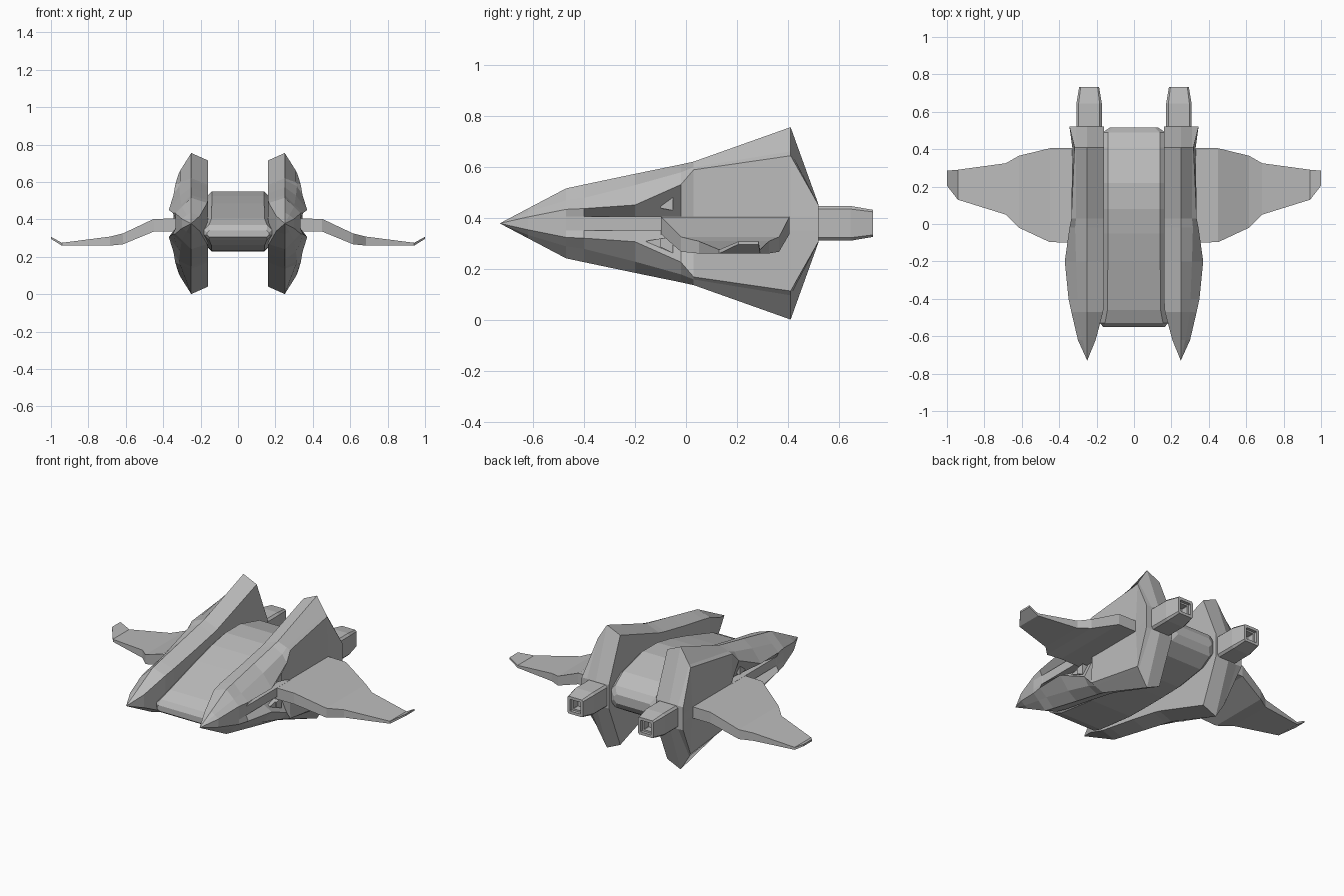
import bpy
import bmesh
from mathutils import Vector

MID = 0.378      # height of the horizontal symmetry plane
RIDGE_X = 0.25   # sideways position of the pod ridge

default_cube = bpy.data.objects.get("Cube")
if default_cube:
    bpy.data.objects.remove(default_cube, do_unlink=True)

grey = bpy.data.materials.new("hull grey")
grey.use_nodes = True
grey.diffuse_color = (0.5, 0.5, 0.5, 1)
grey.node_tree.nodes["Principled BSDF"].inputs["Base Color"].default_value = (0.5, 0.5, 0.5, 1)


def finish(name, bm, mirrored=True):
    """Turn a bmesh into a flat shaded object, optionally mirrored left to right."""
    bmesh.ops.remove_doubles(bm, verts=bm.verts, dist=0.0005)
    bmesh.ops.recalc_face_normals(bm, faces=bm.faces)
    mesh = bpy.data.meshes.new(name)
    bm.to_mesh(mesh)
    bm.free()
    mesh.materials.append(grey)
    obj = bpy.data.objects.new(name, mesh)
    bpy.context.collection.objects.link(obj)
    if mirrored:
        mirror = obj.modifiers.new("Mirror", 'MIRROR')
        mirror.use_mirror_merge = False
    return obj


def loft(name, sections, mirrored=True):
    """Skin a list of equally long closed sections and cap both ends."""
    bm = bmesh.new()
    rings = [[bm.verts.new(point) for point in section] for section in sections]
    count = len(rings[0])
    for first, second in zip(rings, rings[1:]):
        for i in range(count):
            j = (i + 1) % count
            bm.faces.new((first[i], first[j], second[j], second[i]))
    bm.faces.new(rings[0])
    bm.faces.new(rings[-1])
    return finish(name, bm, mirrored)


def prism(name, outline, x_inner, x_outer):
    """Extrude a side outline of (y, z) points across x."""
    return loft(name, [[(x, y, z) for y, z in outline] for x in (x_inner, x_outer)])


def chamfered(y, cx, cz, half_x, half_z, cut):
    """Rectangle with cut corners, standing across the y axis."""
    corners = []
    for sx, sz, along in ((1, 1, 0), (-1, 1, 1), (-1, -1, 0), (1, -1, 1)):
        side = (cx + sx * half_x, y, cz + sz * (half_z - cut))
        top = (cx + sx * (half_x - cut), y, cz + sz * half_z)
        corners += [top, side] if along else [side, top]
    return corners


# Side pods: y, inner edge, ridge height, shoulder, cheek and groove
pod_rows = [
    (-0.73, (0.25, 0.0), 0.0, (0.25, 0.0), (0.25, 0.0), (0.25, 0.0)),
    (-0.62, (0.205, 0.04), 0.058, (0.275, 0.045), (0.30, 0.025), (0.30, 0.012)),
    (-0.47, (0.165, 0.11), 0.137, (0.30, 0.09), (0.335, 0.055), (0.335, 0.027)),
    (-0.40, (0.16, 0.125), 0.152, (0.302, 0.1), (0.35, 0.058), (0.335, 0.027)),
    (-0.20, (0.16, 0.16), 0.194, (0.31, 0.15), (0.37, 0.072), (0.285, 0.027)),
    (-0.02, (0.16, 0.195), 0.231, (0.315, 0.2), (0.345, 0.152), (0.285, 0.027)),
    (0.03, (0.16, 0.207), 0.242, (0.31, 0.22), (0.335, 0.21), (0.33, 0.027)),
    (0.41, (0.16, 0.337), 0.377, (0.31, 0.282), (0.318, 0.265), (0.33, 0.027)),
    (0.52, (0.16, 0.072), 0.072, (0.31, 0.072), (0.345, 0.07), (0.345, 0.027)),
]
pod_sections = []
for y, inner, ridge, shoulder, cheek, groove in pod_rows:
    upper = [inner, (RIDGE_X, ridge), shoulder, cheek, groove]
    loop = upper + [(x, -h) for x, h in reversed(upper)]
    pod_sections.append([(x, y, MID + h) for x, h in loop])
loft("side_pods", pod_sections)

# Rail along the groove, with a triangular vent above and below it
prism("groove_rails", [(-0.41, MID - 0.027), (0.04, MID - 0.027),
                       (0.04, MID + 0.027), (-0.41, MID + 0.027)], 0.25, 0.334)
for name, side in (("upper_vents", 1), ("lower_vents", -1)):
    rise = lambda y, h: (y, MID + side * h)
    prism(name, [rise(-0.16, 0.07), rise(-0.05, 0.05), rise(-0.05, 0.117)], 0.27, 0.325)
    prism(name + "_block", [rise(-0.1, 0.06), rise(-0.05, 0.05),
                            rise(-0.05, 0.117), rise(-0.1, 0.093)], 0.27, 0.332)

# Cranked wings: x, leading y, trailing y, bottom z, top z
wing_rows = [
    (0.27, -0.1, 0.405, 0.335, 0.405),
    (0.45, -0.097, 0.405, 0.335, 0.403),
    (0.615, -0.02, 0.365, 0.267, 0.325),
    (0.685, 0.05, 0.325, 0.26, 0.308),
    (0.942, 0.13, 0.29, 0.26, 0.275),
    (1.0, 0.205, 0.285, 0.296, 0.307),
]
loft("wings", [[(x, lead, low), (x, trail, low), (x, trail, high), (x, lead, high)]
               for x, lead, trail, low, high in wing_rows])

# Central cabin: y, half width, bottom z, top z
cabin_rows = [
    (-0.55, 0.165, 0.305, 0.34),
    (-0.53, 0.182, 0.29, 0.37),
    (-0.46, 0.172, 0.262, 0.405),
    (-0.2, 0.17, 0.23, 0.485),
    (-0.05, 0.17, 0.228, 0.525),
    (0.08, 0.17, 0.228, 0.55),
    (0.22, 0.17, 0.232, 0.55),
    (0.41, 0.17, 0.262, 0.5),
    (0.49, 0.168, 0.31, 0.445),
    (0.515, 0.13, 0.35, 0.405),
]
loft("cabin", [chamfered(y, 0, (low + high) / 2, half, (high - low) / 2,
                         min(0.03, (high - low) / 3))
               for y, half, low, high in cabin_rows], mirrored=False)

# Engines: y, half size and corner cut, ending in a recessed nozzle
engine_rows = [
    (0.45, 0.068, 0.012),
    (0.645, 0.068, 0.012),
    (0.733, 0.053, 0.008),
    (0.733, 0.036, 0.003),
    (0.715, 0.036, 0.003),
    (0.715, 0.026, 0.002),
    (0.67, 0.026, 0.002),
]
loft("engines", [chamfered(y, 0.24, MID, half, half, cut) for y, half, cut in engine_rows])
